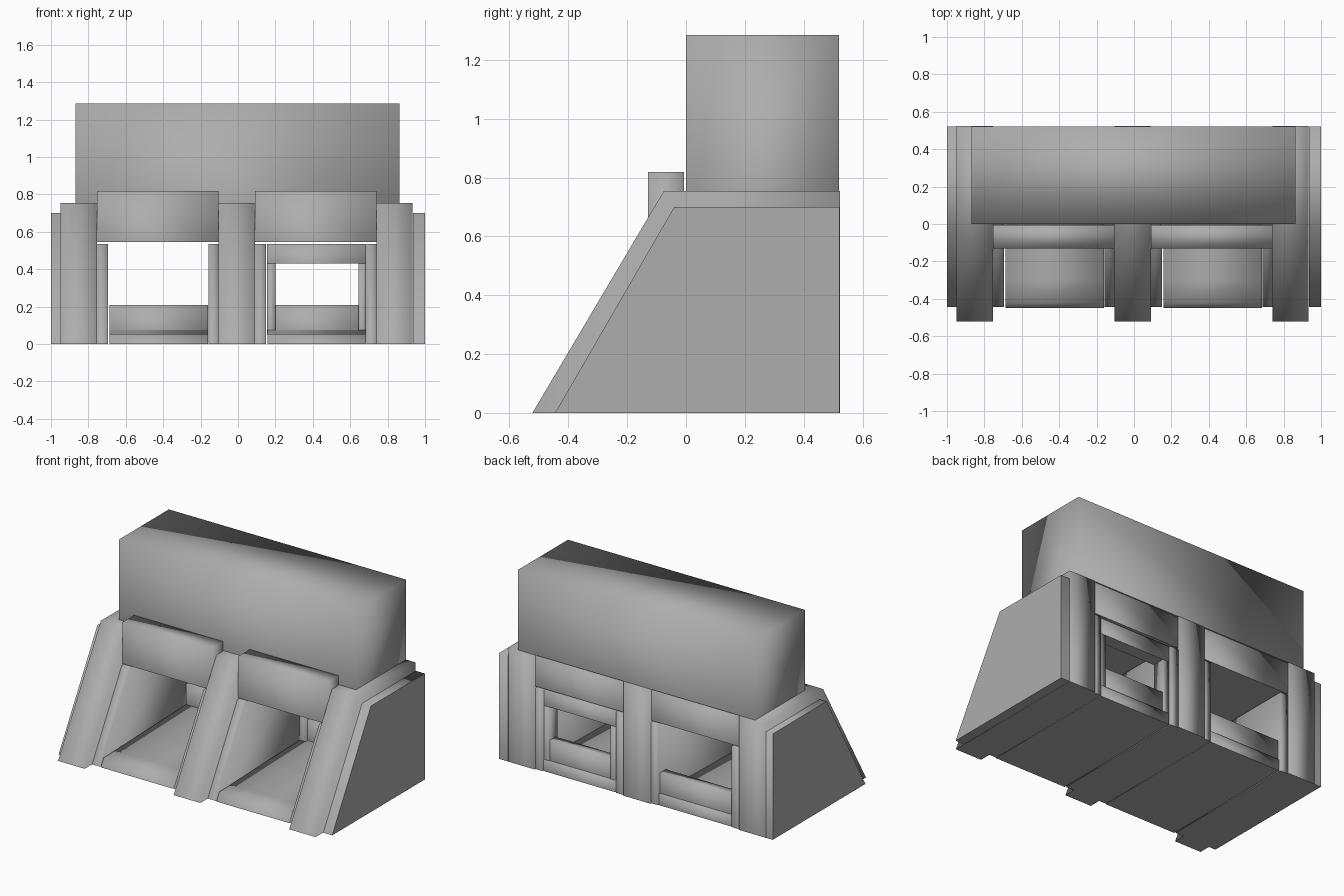
import bpy, bmesh

if "Cube" in bpy.data.objects:
    bpy.data.objects.remove(bpy.data.objects["Cube"])

# Mid grey for the whole model
grey = bpy.data.materials.new("mid_grey")
grey.diffuse_color = (0.42, 0.42, 0.42, 1)
grey.use_nodes = True
grey.node_tree.nodes["Principled BSDF"].inputs["Base Color"].default_value = grey.diffuse_color


def prism(name, x0, x1, profile, flat_sides=False):
    """Extrude a (y, z) profile from x0 to x1; soft shading, flat underside."""
    bm = bmesh.new()
    face = bm.faces.new([bm.verts.new((x0, y, z)) for y, z in profile])
    ext = bmesh.ops.extrude_face_region(bm, geom=[face])
    verts = [v for v in ext["geom"] if isinstance(v, bmesh.types.BMVert)]
    bmesh.ops.translate(bm, verts=verts, vec=(x1 - x0, 0, 0))
    bmesh.ops.recalc_face_normals(bm, faces=bm.faces[:])
    bm.normal_update()
    for f in bm.faces:
        f.smooth = f.normal.z > -0.9 and not (flat_sides and abs(f.normal.x) > 0.9)
    mesh = bpy.data.meshes.new(name)
    bm.to_mesh(mesh)
    bm.free()
    mesh.materials.append(grey)
    obj = bpy.data.objects.new(name, mesh)
    bpy.context.collection.objects.link(obj)
    return obj


def box(name, x0, x1, y0, y1, z0, z1):
    return prism(name, x0, x1, [(y0, z0), (y1, z0), (y1, z1), (y0, z1)])


# Outer side panels with sloping fronts
panel = [(-0.445, 0), (-0.04, 0.70), (0.522, 0.70), (0.522, 0)]
prism("side_panel_left", -1.0, -0.945, panel, True)
prism("side_panel_right", 0.935, 1.0, panel, True)

# Three sloping support walls, slightly proud of the panels
wall = [(-0.522, 0), (-0.075, 0.755), (0.523, 0.755), (0.523, 0)]
for name, x0, x1 in (("left", -0.95, -0.755), ("middle", -0.105, 0.09), ("right", 0.74, 0.933)):
    prism("support_wall_" + name, x0, x1, wall)

# Large upper block
box("upper_block", -0.87, 0.863, 0.0, 0.52, 0.755, 1.285)

# Matching fittings of the two bays
jamb = [(-0.445, 0), (-0.135, 0.535), (0.515, 0.535), (0.515, 0)]
floor = [(-0.45, 0), (-0.42, 0.052), (-0.30, 0.055), (0.44, 0.075), (0.51, 0.075), (0.51, 0)]
for side, x0, x1 in (("left", -0.755, -0.105), ("right", 0.09, 0.74)):
    prism("jamb_outer_" + side, x0, x0 + 0.06, jamb)
    prism("jamb_inner_" + side, x1 - 0.052, x1, jamb)
    box("front_header_" + side, x0, x1, -0.13, -0.006, 0.545, 0.818)
    box("bay_ceiling_" + side, x0, x1, -0.004, 0.512, 0.545, 0.755)
    prism("bay_floor_" + side, x0 + 0.067, x1 - 0.055, floor)
    box("rear_sill_" + side, x0 + 0.067, x1 - 0.055, 0.44, 0.50, 0.075, 0.21)

# Rear window frame, only in the right bay
box("window_header", 0.155, 0.685, 0.42, 0.505, 0.43, 0.535)
box("window_post_inner", 0.155, 0.20, 0.42, 0.505, 0.05, 0.43)
box("window_post_outer", 0.645, 0.685, 0.42, 0.505, 0.05, 0.43)
